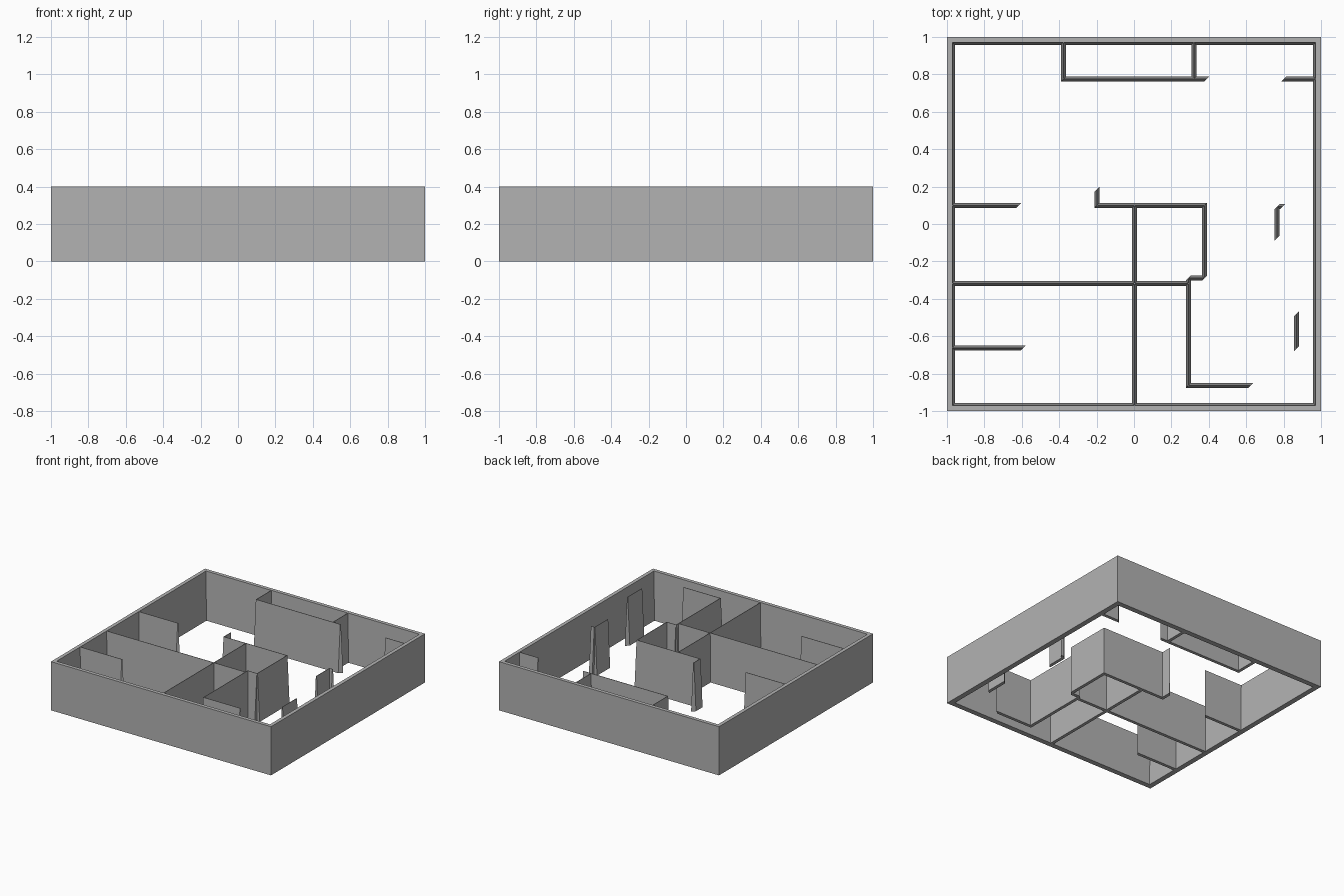
import bpy
import bmesh
from mathutils import Vector

if "Cube" in bpy.data.objects:
    bpy.data.objects.remove(bpy.data.objects["Cube"], do_unlink=True)

HEIGHT = 0.4
FOOT = 0.013    # half spread of a partition at the floor
CREST = 0.002   # half spread at its top
EDGE = 0.985    # partitions end inside the outer wall

GREY = (0.45, 0.45, 0.45, 1)
plaster = bpy.data.materials.new("grey plaster")
plaster.use_nodes = True
plaster.diffuse_color = GREY
plaster.node_tree.nodes["Principled BSDF"].inputs["Base Color"].default_value = GREY


def finish(name, bm):
    bmesh.ops.recalc_face_normals(bm, faces=bm.faces)
    mesh = bpy.data.meshes.new(name)
    bm.to_mesh(mesh)
    bm.free()
    mesh.materials.append(plaster)
    obj = bpy.data.objects.new(name, mesh)
    bpy.context.collection.objects.link(obj)


def skin(bm, rings, closed):
    """Join consecutive four-point sections into one wall."""
    pairs = list(zip(rings, rings[1:]))
    if closed:
        pairs.append((rings[-1], rings[0]))
    else:
        bm.faces.new(rings[0])
        bm.faces.new(rings[-1])
    for a, b in pairs:
        for i in range(4):
            j = (i + 1) % 4
            bm.faces.new((a[i], a[j], b[j], b[i]))


def partition(name, path):
    """Upright wall along a path, spread diagonally and thinner at the top."""
    bm = bmesh.new()
    rings = []
    for x, y in path:
        section = ((-FOOT, 0), (FOOT, 0), (CREST, HEIGHT), (-CREST, HEIGHT))
        rings.append([bm.verts.new(Vector((x + s, y + s, z))) for s, z in section])
    skin(bm, rings, False)
    finish(name, bm)


# Outer wall: straight outside, leaning slightly inside
bm = bmesh.new()
rings = []
for sx, sy in ((-1, -1), (1, -1), (1, 1), (-1, 1)):
    section = ((1, 0), (1, HEIGHT), (0.97, HEIGHT), (0.957, 0))
    rings.append([bm.verts.new((sx * r, sy * r, z)) for r, z in section])
skin(bm, rings, True)
finish("outer_wall", bm)

# Rooms along the back
partition("back_room_wall", [(-0.377, EDGE), (-0.377, 0.775), (0.39, 0.775)])
partition("back_room_divider", [(0.32, EDGE), (0.32, 0.775)])
partition("back_corner_stub", [(0.80, 0.775), (EDGE, 0.775)])

# Rooms on the right side and in the middle
partition("side_room_stub", [(-EDGE, 0.099), (-0.615, 0.099)])
partition("front_room_stub", [(-EDGE, -0.662), (-0.59, -0.662)])
partition("cross_wall", [(-EDGE, -0.318), (0.291, -0.318)])
partition("centre_wall", [(0.003, -EDGE), (0.003, 0.099)])
partition("core_wall", [(-0.198, 0.185), (-0.198, 0.099), (0.377, 0.099),
                        (0.377, -0.289), (0.291, -0.289),
                        (0.291, -0.863), (0.625, -0.863)])

# Free-standing pieces on the left side
partition("corner_screen", [(0.765, -0.077), (0.765, 0.094), (0.795, 0.094)])
partition("straight_screen", [(0.869, -0.667), (0.869, -0.48)])
